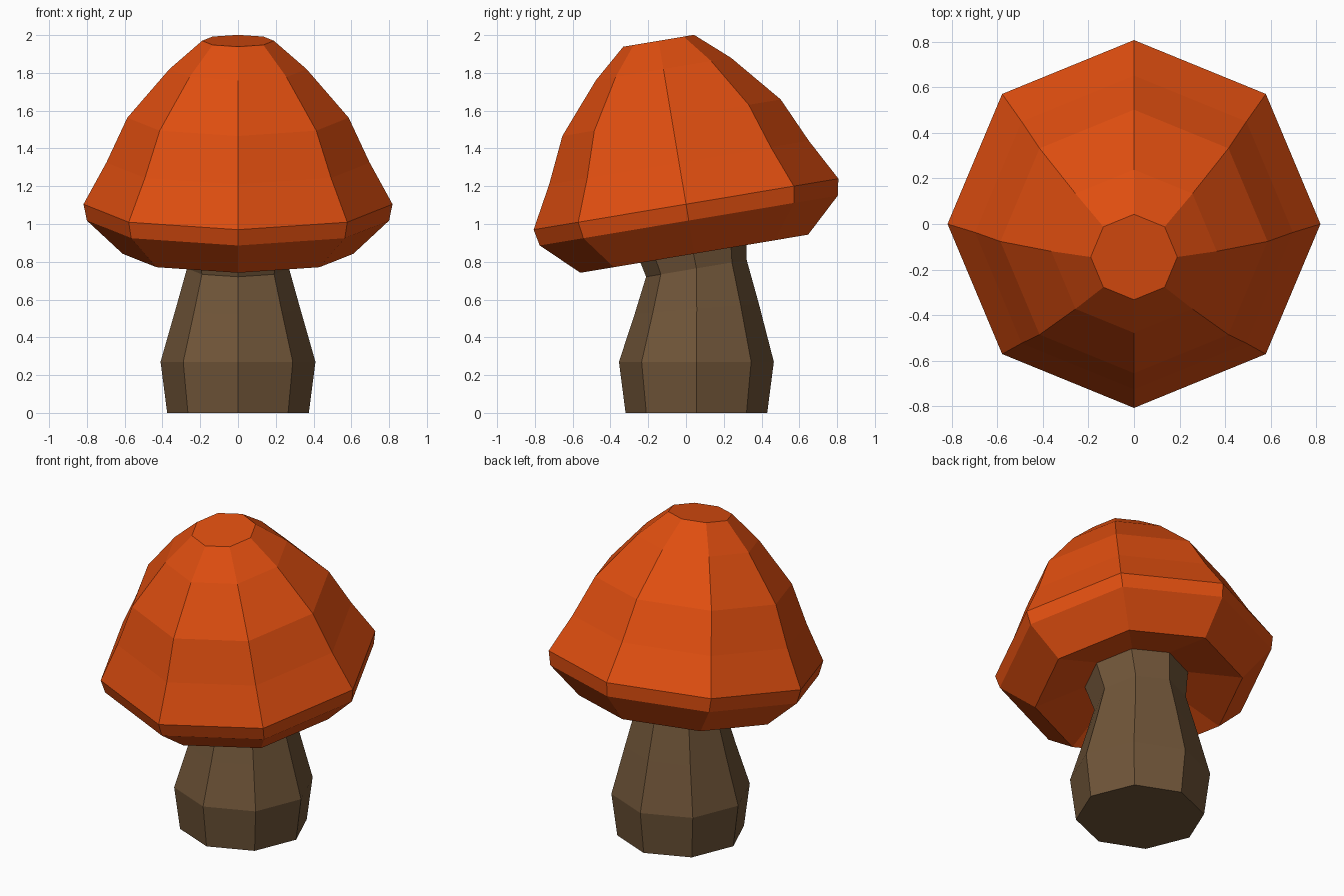
import bpy, bmesh
from math import cos, sin, pi, radians

if "Cube" in bpy.data.objects:
    bpy.data.objects.remove(bpy.data.objects["Cube"])

SIDES = 8


def material(name, color):
    mat = bpy.data.materials.new(name)
    mat.diffuse_color = color
    mat.use_nodes = True
    mat.node_tree.nodes["Principled BSDF"].inputs["Base Color"].default_value = mat.diffuse_color
    return mat


def loft(name, rings, mat):
    """Octagonal loft; each ring is (radius, centre_y, centre_z, tilt in degrees about x)."""
    bm = bmesh.new()
    loops = []
    for r, cy, cz, tilt in rings:
        t = radians(tilt)
        loops.append([bm.verts.new((r * cos(a), cy + r * sin(a) * cos(t), cz + r * sin(a) * sin(t)))
                      for a in (2 * pi * i / SIDES for i in range(SIDES))])
    for low, high in zip(loops, loops[1:]):
        for i in range(SIDES):
            j = (i + 1) % SIDES
            bm.faces.new((low[i], low[j], high[j], high[i]))
    bm.faces.new(loops[0][::-1])
    bm.faces.new(loops[-1])
    bmesh.ops.recalc_face_normals(bm, faces=bm.faces)
    mesh = bpy.data.meshes.new(name)
    bm.to_mesh(mesh)
    bm.free()
    mesh.materials.append(mat)
    obj = bpy.data.objects.new(name, mesh)
    bpy.context.collection.objects.link(obj)
    return obj


# Stem: bulging foot, narrow neck that leans with the cap, flared top
loft("stem", [
    (0.375, 0.055, 0.00, 0),
    (0.41, 0.055, 0.27, 0),
    (0.33, 0.057, 0.55, 4.7),
    (0.27, 0.055, 0.765, 9.5),
    (0.305, 0.02, 0.945, 9.5),
], material("stem_brown", (0.16, 0.09, 0.04, 1)))

# Cap: (radius, height along the tilted axis) from the recessed underside to the flat crown
TILT = 9.5
cap_profile = [(0.29, -0.165), (0.611, -0.266), (0.80, -0.088), (0.818, 0.0), (0.697, 0.223),
               (0.586, 0.464), (0.363, 0.725), (0.19, 0.877)]
t = radians(TILT)
loft("cap", [(r, -h * sin(t), 1.105 + h * cos(t), TILT) for r, h in cap_profile],
     material("cap_orange", (0.74, 0.076, 0.005, 1)))
